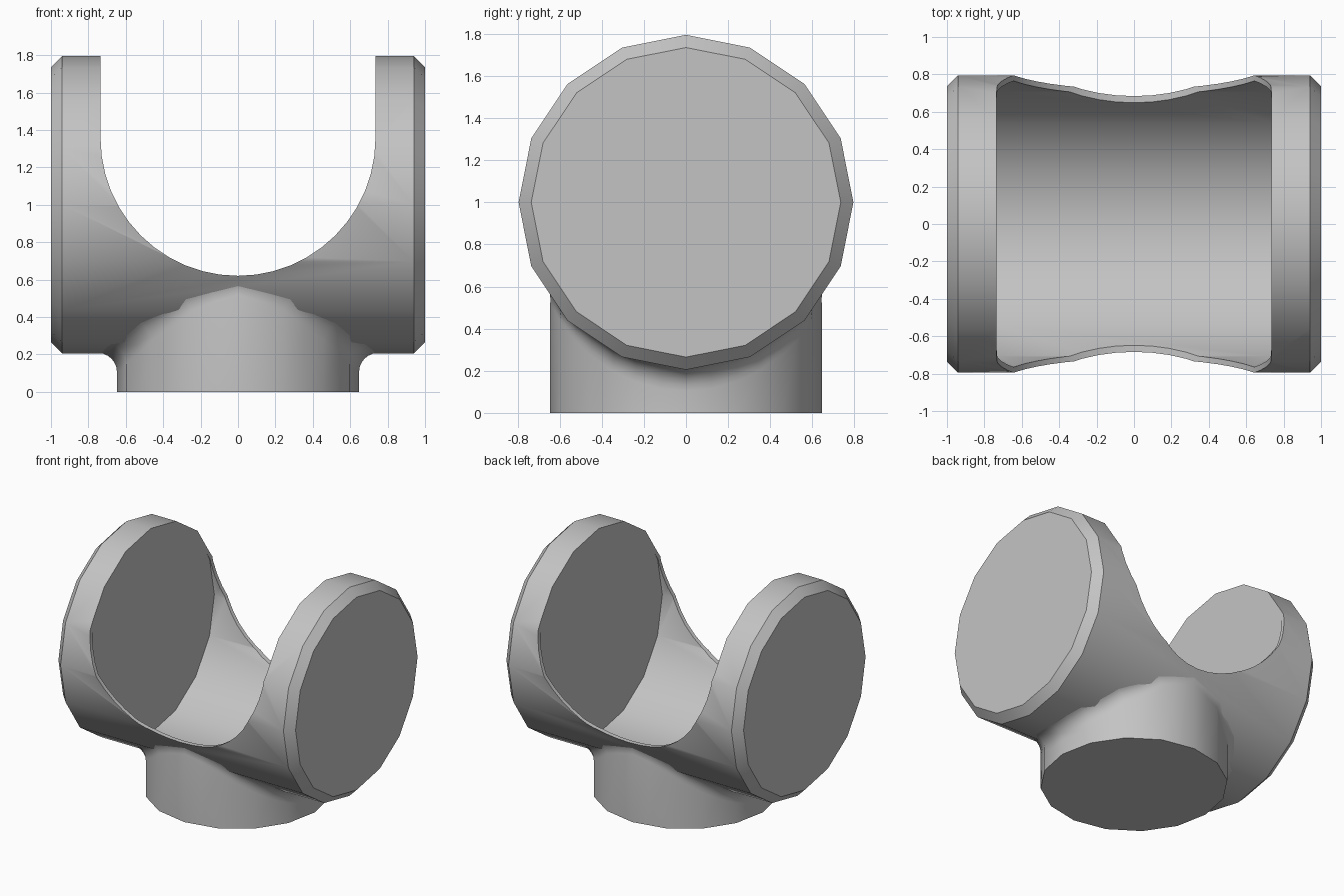
import bpy, bmesh
from math import sin, cos, pi, sqrt, hypot, atan2, radians
from mathutils import Vector

if "Cube" in bpy.data.objects:
    bpy.data.objects.remove(bpy.data.objects["Cube"])

SIDES = 16
R_BODY, R_BORE, R_STEM, FILLET = 0.795, 0.765, 0.647, 0.1
HALF_GAP, AXIS_Z, SLOT_Z = 0.735, 1.0, 1.355

grey = bpy.data.materials.new("plain grey")
grey.use_nodes = True
colour = (0.55, 0.55, 0.55, 1)
grey.diffuse_color = colour
grey.node_tree.nodes["Principled BSDF"].inputs["Base Color"].default_value = colour


def loft(name, rings, caps=(True, True)):
    """Skin a list of equal rings of points into one object."""
    bm = bmesh.new()
    rows = [[bm.verts.new(p) for p in ring] for ring in rings]
    for a, b in zip(rows, rows[1:]):
        for i in range(len(a)):
            j = (i + 1) % len(a)
            bm.faces.new((a[i], a[j], b[j], b[i]))
    for row, wanted in zip((rows[0], rows[-1]), caps):
        if wanted:
            bm.faces.new(row)
    bmesh.ops.recalc_face_normals(bm, faces=bm.faces)
    mesh = bpy.data.meshes.new(name)
    bm.to_mesh(mesh)
    bm.free()
    mesh.materials.append(grey)
    obj = bpy.data.objects.new(name, mesh)
    bpy.context.collection.objects.link(obj)
    return obj


def x_ring(x, r):
    angles = [2 * pi * i / SIDES for i in range(SIDES)]
    return [(x, r * sin(a), AXIS_Z + r * cos(a)) for a in angles]


def facet(angle):
    """Radius factor of a regular polygon with a corner at angle zero."""
    step = 2 * pi / SIDES
    return cos(step / 2) / cos(angle % step - step / 2)


def cut(target, cutter):
    mod = target.modifiers.new("cut", "BOOLEAN")
    mod.operation, mod.solver, mod.object = "DIFFERENCE", "EXACT", cutter
    bpy.context.view_layer.objects.active = target
    bpy.ops.object.modifier_apply(modifier=mod.name)
    bpy.data.objects.remove(cutter)


def smooth(obj):
    bpy.ops.object.select_all(action="DESELECT")
    obj.select_set(True)
    bpy.context.view_layer.objects.active = obj
    bpy.ops.object.shade_smooth_by_angle(angle=radians(32))


# Horizontal barrel with chamfered ends
BEVEL = 0.06
barrel = loft("barrel", [x_ring(-1, R_BODY - BEVEL), x_ring(BEVEL - 1, R_BODY),
                         x_ring(1 - BEVEL, R_BODY), x_ring(1, R_BODY - BEVEL)])

# Hollow bore between the end discs
cut(barrel, loft("bore_cutter", [x_ring(-HALF_GAP, R_BORE), x_ring(HALF_GAP, R_BORE)]))

# U-shaped opening from front to back
STEPS = 24
arc = [(HALF_GAP * cos(pi * i / STEPS), SLOT_Z - HALF_GAP * sin(pi * i / STEPS))
       for i in range(STEPS + 1)]
arc[-1] = (-HALF_GAP, SLOT_Z)
profile = arc + [(-HALF_GAP, 2), (HALF_GAP, 2)]
cut(barrel, loft("slot_cutter", [[(x, y, z) for x, z in profile] for y in (-1, 1)]))
smooth(barrel)

# Round stem flaring into the barrel with a rolling-ball fillet
COUNT, ARC = 2 * SIDES, 6
columns = []
for i in range(COUNT):
    a = 2 * pi * i / COUNT
    s = R_STEM * facet(a)
    out = Vector((cos(a), sin(a), 0))
    centre = out * (s + FILLET)
    centre.z = AXIS_Z - sqrt((R_BODY + FILLET) ** 2 - centre.y ** 2)
    to_axis = Vector((0, -centre.y, AXIS_Z - centre.z)).normalized()
    column = [out * s]
    for k in range(ARC + 1):
        t = k / ARC
        p = centre + (-out).slerp(to_axis, t) * FILLET
        # settle the upper rim onto the flat sides of the barrel
        f = 1 + t * (facet(atan2(p.y, AXIS_Z - p.z)) - 1) - 0.003 * t
        column.append(Vector((p.x, p.y * f, AXIS_Z + (p.z - AXIS_Z) * f)))
    columns.append(column)
stem = loft("stem", list(zip(*columns)), caps=(True, False))
smooth(stem)
